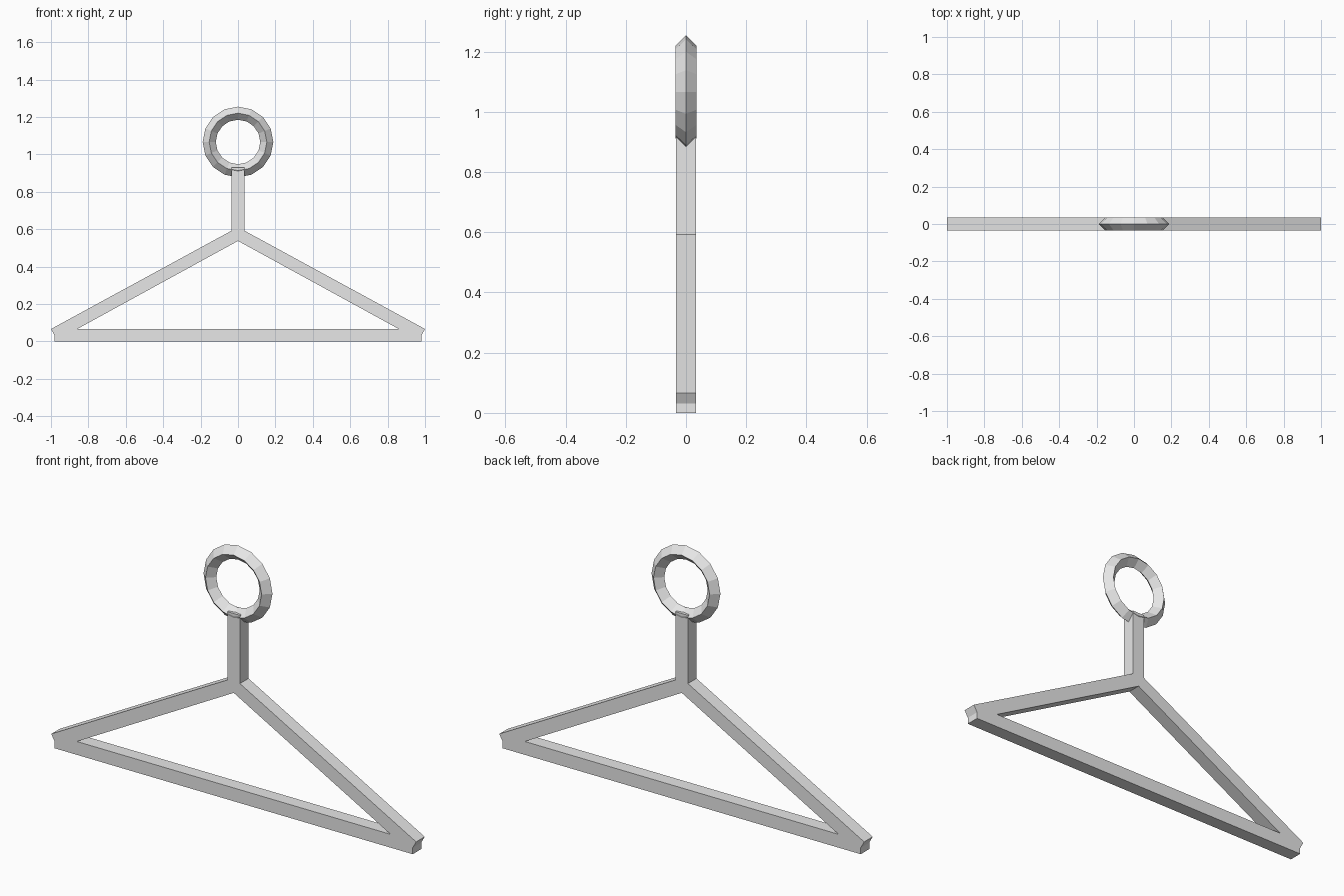
import bpy
import bmesh
import math

cube = bpy.data.objects.get("Cube")
if cube:
    bpy.data.objects.remove(cube)

DEPTH = 0.067

# One plain grey for every part
grey = bpy.data.materials.new("plain_grey")
grey.use_nodes = True
colour = (0.8, 0.8, 0.8, 1)
grey.diffuse_color = colour
grey.node_tree.nodes["Principled BSDF"].inputs["Base Color"].default_value = colour

# Frame: half outline of post, sloping arm and bottom bar, mirrored and thickened
half_outline = [
    (0, 0.93), (0, 0.537), (0.86, 0.066), (0, 0.066), (0, 0),
    (0.981, 0), (0.981, 0.032), (1, 0.066), (0.034, 0.592), (0.034, 0.93),
]
bm = bmesh.new()
bm.faces.new([bm.verts.new((x, 0, z)) for x, z in half_outline])
mesh = bpy.data.meshes.new("hanger_frame")
bm.to_mesh(mesh)
bm.free()
frame = bpy.data.objects.new("hanger_frame", mesh)
bpy.context.collection.objects.link(frame)
mirror = frame.modifiers.new("mirror", "MIRROR")
mirror.use_clip = True
solid = frame.modifiers.new("thickness", "SOLIDIFY")
solid.thickness = DEPTH
solid.offset = 0
mesh.materials.append(grey)

# Hanging ring: faceted, with a diamond cross-section
bpy.ops.mesh.primitive_torus_add(
    major_segments=16, minor_segments=4, major_radius=0.154, minor_radius=0.035,
    location=(0, 0, 1.066), rotation=(math.pi / 2, 0, 0))
ring = bpy.context.object
ring.name = "hanging_ring"
ring.data.materials.append(grey)
bpy.ops.object.shade_flat()
